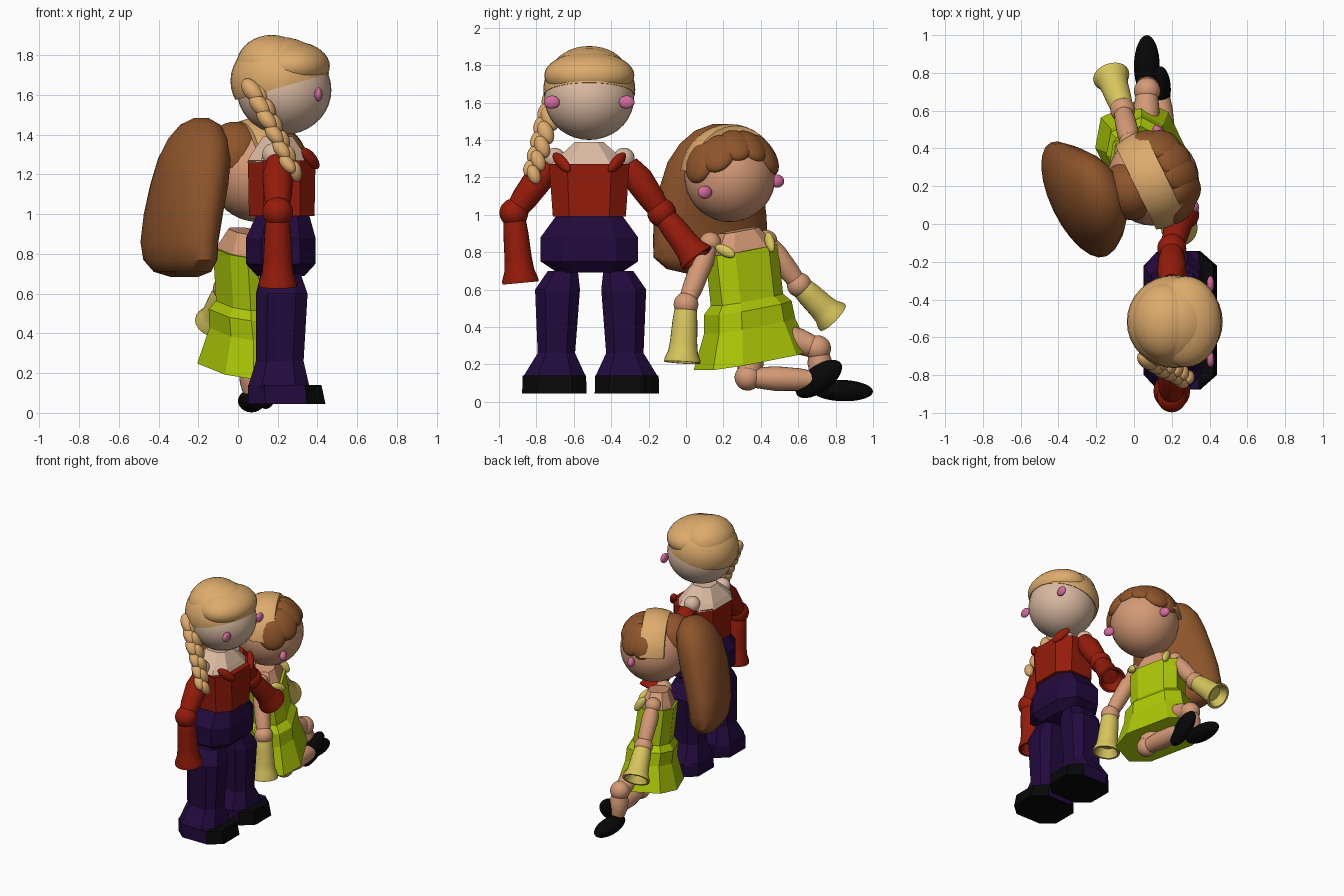
import bpy, bmesh, math
from mathutils import Vector, Matrix, Euler

cube = bpy.data.objects.get("Cube")
if cube:
    bpy.data.objects.remove(cube, do_unlink=True)


def material(name, r, g, b):
    m = bpy.data.materials.new(name)
    m.use_nodes = True
    m.diffuse_color = (r, g, b, 1)
    m.node_tree.nodes["Principled BSDF"].inputs["Base Color"].default_value = (r, g, b, 1)
    return m


RED = material("red cloth", .3, .011, .003)
PURPLE = material("dark purple cloth", .016, .003, .047)
BLACK = material("black shoe", .002, .002, .002)
GREEN = material("lime dress", .4, .56, .002)
YELLOW = material("yellow trim", .68, .56, .11)
BROWN = material("brown hair", .27, .09, .024)
BLOND = material("blond hair", .73, .41, .15)
PALE = material("pale skin", .70, .49, .36)
TAN = material("tan skin", .66, .32, .18)
PINK = material("pink cheek", .66, .15, .34)


def finish(name, bm, mats, smooth=True):
    bmesh.ops.recalc_face_normals(bm, faces=bm.faces)
    mesh = bpy.data.meshes.new(name)
    bm.to_mesh(mesh)
    bm.free()
    for m in mats:
        mesh.materials.append(m)
    if smooth:
        mesh.polygons.foreach_set("use_smooth", [True] * len(mesh.polygons))
        mesh.set_sharp_from_angle(angle=math.radians(40))
    ob = bpy.data.objects.new(name, mesh)
    bpy.context.scene.collection.objects.link(ob)
    return ob


def ball(name, loc, radii, mat, rot=None, cuts=()):
    """Ellipsoid, optionally trimmed by planes (point, normal of removed side)."""
    if not isinstance(radii, tuple):
        radii = (radii,) * 3
    m = Matrix.Translation(loc) @ (rot or Matrix()) @ Matrix.Diagonal((*radii, 1))
    bm = bmesh.new()
    bmesh.ops.create_uvsphere(bm, u_segments=32, v_segments=18, radius=1, matrix=m)
    for co, no in cuts:
        geom = bm.verts[:] + bm.edges[:] + bm.faces[:]
        cut = bmesh.ops.bisect_plane(bm, geom=geom, plane_co=co, plane_no=no, clear_outer=True)
        edges = [e for e in cut["geom_cut"] if isinstance(e, bmesh.types.BMEdge)]
        bmesh.ops.holes_fill(bm, edges=edges)
    return finish(name, bm, [mat])


def loft_mesh(rings, outline, matrix):
    """Skin rings of (z, centre x, centre y, half x, half y)."""
    bm = bmesh.new()
    loops = [[bm.verts.new(matrix @ Vector((cx + u * hx, cy + v * hy, z))) for u, v in outline]
             for z, cx, cy, hx, hy in rings]
    n = len(outline)
    for a, b in zip(loops, loops[1:]):
        for i in range(n):
            bm.faces.new((a[i], a[(i + 1) % n], b[(i + 1) % n], b[i]))
    bm.faces.new(loops[0])
    bm.faces.new(loops[-1])
    return bm


C = .55
OCTAGON = [(1, -C), (1, C), (C, 1), (-C, 1), (-1, C), (-1, -C), (-C, -1), (C, -1)]
ROUND = [(math.cos(i * math.tau / 24), math.sin(i * math.tau / 24)) for i in range(24)]


def block(name, rings, mat, matrix=Matrix()):
    return finish(name, loft_mesh(rings, OCTAGON, matrix), [mat], False)


def outward(d):
    """Rotation taking the local z axis to a direction."""
    return Vector(d).to_track_quat('Z', 'Y').to_matrix().to_4x4()


def limb(name, start, end, mat, profile):
    """Round limb between two points; profile is (fraction, radius)."""
    start, end = Vector(start), Vector(end)
    d = end - start
    rings = [(t * d.length, 0, 0, r, r) for t, r in profile]
    return finish(name, loft_mesh(rings, ROUND, Matrix.Translation(start) @ outward(d)), [mat])


CUFF = [(0, .05), (.1, .06), (.3, .067), (.65, .073), (.82, .08), (.95, .097), (1, .097),
        (1, .082), (.8, .055)]
SLEEVE = [(0, .055), (.3, .078), (.7, .07), (1, .055)]
BARE = [(0, .045), (.3, .058), (.7, .055), (1, .045)]

# ---------------- standing doll ----------------
Y = -.517
ball("standing_head", (.232, Y, 1.625), (.238, .24, .225), PALE)
ball("standing_hair", (.212, Y, 1.67), (.25, .246, .222), BLOND,
     cuts=[((.22, Y, 1.64), (.28, 0, -1))])
ball("standing_hair_crown", (.17, Y, 1.745), (.18, .21, .157), BLOND)
ball("standing_fringe", (.272, Y, 1.745), (.19, .241, .125), BLOND,
     cuts=[((.45, Y, 1.7), (.15, 0, -1))])
block("standing_neck", [(1.26, .2, Y, .155, .21), (1.3, .2, Y, .135, .175),
                        (1.39, .2, Y, .075, .075)], PALE)
block("standing_top", [(.99, .22, Y, .165, .195), (1.27, .22, Y, .17, .215)], RED)
block("standing_hips", [(.69, .215, Y, .12, .17), (.75, .215, Y, .175, .26),
                        (.88, .215, Y, .175, .26), (.99, .225, Y, .135, .18)], PURPLE)

# Legs and shoes, mirrored about the body
LY = -.51
for side, s in (("right", -1), ("left", 1)):
    block("standing_leg_" + side,
          [(.13, .205, LY + s * .193, .155, .17), (.26, .21, LY + s * .183, .12, .1),
           (.6, .22, LY + s * .177, .13, .12), (.7, .215, LY + s * .148, .1, .08)], PURPLE)
    foot = loft_mesh([(.045, .245, LY + s * .194, .195, .172),
                      (.14, .235, LY + s * .194, .185, .17)], OCTAGON, Matrix())
    bmesh.ops.bisect_plane(foot, geom=foot.verts[:] + foot.edges[:] + foot.faces[:],
                           plane_co=(.34, 0, 0), plane_no=(1, 0, 0))
    for f in foot.faces:
        centre = f.calc_center_median()
        f.material_index = int(centre.x > .34 or centre.z < .05)
    finish("standing_shoe_" + side, foot, [PURPLE, BLACK], False)
    ball("standing_cheek_" + side, (.405, Y + s * .2, 1.602), (.02, .042, .035), PINK)
    ball("standing_shoulder_" + side, (.18, Y + s * .185, 1.3), .058, PALE)
    ball("standing_strap_" + side, (.365, Y + s * .148, 1.28), (.025, .032, .075), RED,
         outward((.5, -s * .55, -.6)))

# Sleeved arms
for side, sh, el, end in (("right", (.2, -.73, 1.27), (.2, -.92, 1.01), (.2, -.885, .635)),
                          ("left", (.2, -.31, 1.27), (.2, -.13, 1.01), (.25, .06, .765))):
    limb("standing_upper_arm_" + side, sh, el, RED, SLEEVE)
    ball("standing_elbow_" + side, el, .077, RED)
    limb("standing_forearm_" + side, el, end, RED, CUFF)

# Braid of two overlapping strands along a hanging path
PATH = [Vector(p) for p in ((.085, -.705, 1.62), (.15, -.752, 1.49),
                            (.22, -.787, 1.35), (.277, -.828, 1.215))]
COUNT = 12
for i in range(COUNT):
    t = i / (COUNT - 1) * 2.999
    k = int(t)
    p = PATH[k].lerp(PATH[k + 1], t - k)
    s = 1 if i % 2 else -1
    size = 1 - .3 * i / COUNT
    ball(f"braid_tuft_{i}", p + Vector((.012 * s, .015 * s, 0)),
         (.044 * size, .048 * size, .075 * size), BLOND,
         Euler((.35 * s, -.42 + .25 * s, 0)).to_matrix().to_4x4())

# ---------------- sitting doll ----------------
TURN = math.radians(26)
F = Vector((math.cos(TURN), math.sin(TURN), 0))
L = Vector((-F.y, F.x, 0))
HEAD = Vector((.1, .235, 1.205))
spin = Matrix.Rotation(TURN, 4, 'Z')
ball("sitting_head", HEAD, .244, TAN)
ball("hair_band", HEAD, (.27, .267, .28), BLOND, spin,
     [(HEAD + F * .07, F), (HEAD - F * .1, -F), (HEAD + Vector((0, 0, .03)), (0, 0, -1))])

# Fringe locks laid on the forehead: azimuth, elevation, half length
for i, (az, el, r) in enumerate(((-74, 20, .118), (-46, 33, .115), (-15, 47, .11),
                                 (18, 46, .11), (50, 32, .12), (74, 26, .1))):
    a, e = math.radians(az) + TURN, math.radians(el)
    d = Vector((math.cos(a) * math.cos(e), math.sin(a) * math.cos(e), math.sin(e)))
    ball(f"fringe_lock_{i}", HEAD + d * .222, (r * .85, r, .052), BROWN, outward(d))

# Back hair and loose ponytail
ball("hair_knot", HEAD - F * .13 + Vector((0, 0, .09)), (.15, .16, .17), BROWN, spin)
TAIL = [(.685, -.27, .125, .05, .13), (.71, -.28, .125, .105, .25), (.77, -.29, .125, .135, .325),
        (.86, -.295, .13, .145, .335), (1.0, -.275, .13, .155, .325), (1.15, -.245, .135, .165, .295),
        (1.28, -.22, .145, .16, .26), (1.38, -.2, .165, .135, .21),
        (1.45, -.19, .18, .09, .14), (1.485, -.185, .19, .03, .05)]
inv = spin.inverted()
rings = []
for z, x, y, hx, hy in TAIL:
    c = inv @ Vector((x, y, 0))
    rings.append((z, c.x, c.y, hx, hy))
finish("ponytail", loft_mesh(rings, ROUND, spin), [BROWN])

# Neck and dress share a leaning frame
body = Matrix.Translation((.06, .35, .245)) @ Euler((math.radians(10), 0, TURN)).to_matrix().to_4x4()
block("dress", [(-.025, 0, 0, .215, .295), (.16, -.005, .02, .165, .23), (.255, -.015, .03, .165, .22),
                (.3, -.02, .035, .13, .183), (.565, -.05, .065, .125, .185)], GREEN, body)
block("sitting_neck", [(.56, -.05, .065, .11, .175), (.59, -.05, .065, .1, .16),
                       (.67, -.05, .065, .07, .1)], TAN, body)
for side, s, aim in (("right", -1, (.3, .6, -.3)), ("left", 1, (.35, .15, -.6))):
    ball("dress_strap_" + side, body @ Vector((.06, .05 + s * .135, .585)), (.025, .03, .062),
         YELLOW, outward(aim))
    ball("sitting_cheek_" + side, HEAD + F * .135 + L * (.215 * s) + Vector((0, 0, -.055 + .03 * s)),
         (.025, .04, .035), PINK, spin)

# Bare arms with flared cuffs
for side, sh, el, end in (("right", (.1, .13, .85), (.22, 0, .52), (.24, -.02, .21)),
                          ("left", (-.02, .43, .86), (-.06, .605, .625), (-.122, .785, .45))):
    ball("sitting_shoulder_" + side, sh, .058, TAN)
    limb("sitting_upper_arm_" + side, sh, el, TAN, BARE)
    ball("sitting_elbow_" + side, el, .066, TAN)
    limb("sitting_cuff_" + side, el, end, YELLOW, CUFF)

# Folded legs and shoes
for side, hip, knee, ankle, shoe, half, tilt in (
        ("right", (.12, .36, .28), (.16, .33, .13), (.14, .7, .115), (.14, .71, .122), (.055, .145, .07), 36),
        ("left", (.06, .5, .36), (.07, .705, .285), (.07, .73, .1), (.068, .835, .06), (.068, .165, .057), -2)):
    limb("sitting_thigh_" + side, hip, knee, TAN, [(0, .065), (.5, .07), (1, .055)])
    ball("sitting_knee_" + side, knee, .07, TAN)
    limb("sitting_shin_" + side, knee, ankle, TAN, [(0, .05), (.4, .066), (.75, .06), (1, .045)])
    ball("sitting_shoe_" + side, shoe, half, BLACK, Matrix.Rotation(math.radians(tilt), 4, 'X'))
